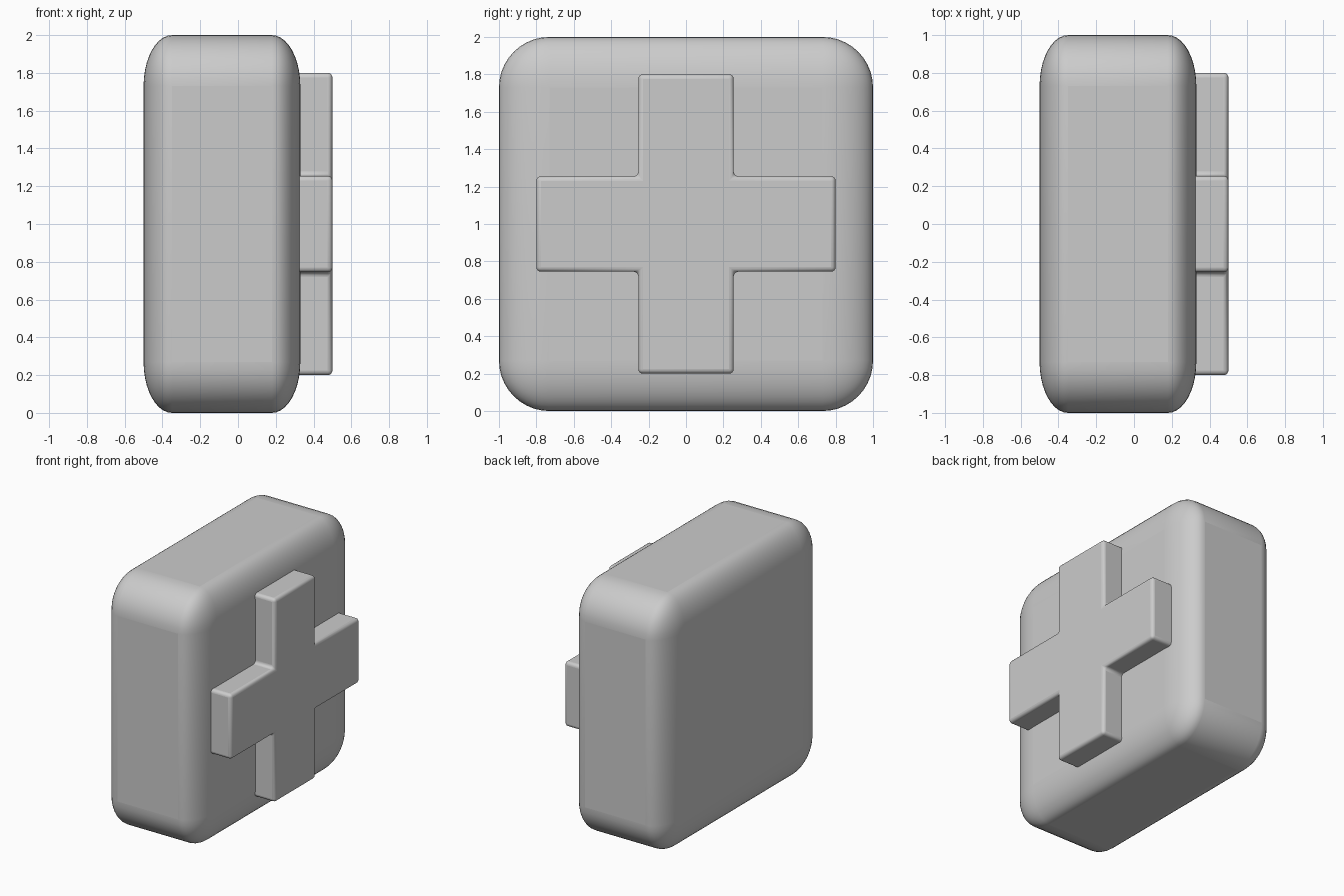
import bpy, bmesh
from mathutils import Vector

if "Cube" in bpy.data.objects:
    bpy.data.objects.remove(bpy.data.objects["Cube"])


def finish(name, bm, width, segments, scale=(1, 1, 1), location=(0, 0, 0)):
    """Turn a bmesh into a smooth object with rounded edges."""
    bmesh.ops.recalc_face_normals(bm, faces=bm.faces)
    mesh = bpy.data.meshes.new(name)
    bm.to_mesh(mesh)
    bm.free()
    obj = bpy.data.objects.new(name, mesh)
    bpy.context.collection.objects.link(obj)
    obj.scale, obj.location = scale, location
    bevel = obj.modifiers.new("rounding", 'BEVEL')
    bevel.width, bevel.segments = width, segments
    bevel.limit_method = 'ANGLE'
    bpy.ops.object.select_all(action='DESELECT')
    obj.select_set(True)
    bpy.context.view_layer.objects.active = obj
    bpy.ops.object.shade_smooth_by_angle()
    return obj


# Rounded body: bevelled before the x squash, so its edges are elliptical
depth, squash = 0.83, 0.56
bm = bmesh.new()
bmesh.ops.create_cube(bm, size=2)
bmesh.ops.scale(bm, vec=(depth / squash / 2, 1, 1), verts=bm.verts)
finish("body", bm, 0.27, 10, (squash, 1, 1), (-0.085, 0, 1))

# Raised plus shape on the right face
arm, half = 0.8, 0.255
quarter = [(half, arm), (half, half), (arm, half)]
outline = []
for turn in range(4):
    for y, z in quarter:
        for _ in range(turn):
            y, z = z, -y
        outline.append((y, z))
bm = bmesh.new()
face = bm.faces.new([bm.verts.new((0.25, y, z)) for y, z in outline])
ext = bmesh.ops.extrude_face_region(bm, geom=[face], use_keep_orig=True)
bmesh.ops.translate(bm, vec=Vector((0.25, 0, 0)),
                    verts=[v for v in ext["geom"] if isinstance(v, bmesh.types.BMVert)])
finish("raised_plus", bm, 0.025, 4, location=(0, 0, 1))
